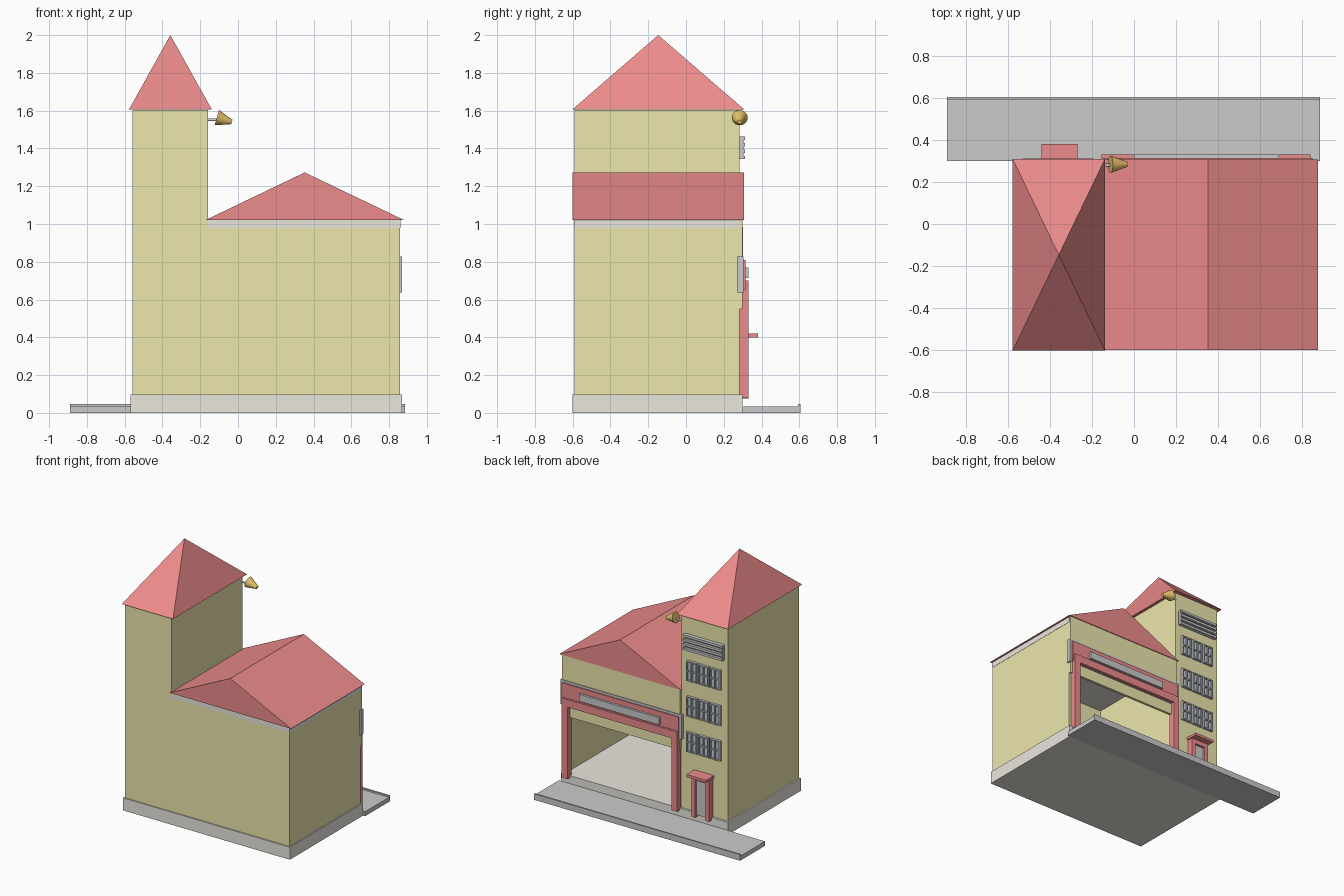
import bpy, bmesh, math
from mathutils import Matrix, Vector

if "Cube" in bpy.data.objects:
    bpy.data.objects.remove(bpy.data.objects["Cube"])


def material(name, rgb):
    m = bpy.data.materials.new(name)
    m.diffuse_color = (*rgb, 1)
    m.use_nodes = True
    m.node_tree.nodes["Principled BSDF"].inputs["Base Color"].default_value = m.diffuse_color
    return m


YELLOW = material("yellow_wall", (0.85, 0.80, 0.42))
RED = material("red", (0.84, 0.26, 0.26))
BEIGE = material("beige_stone", (0.83, 0.80, 0.73))
GLASS = material("blue_glass", (0.55, 0.63, 0.72))
DARK = material("dark_grey", (0.25, 0.25, 0.27))
ORANGE = material("orange", (0.82, 0.55, 0.15))


def finish(name, bm, mat):
    bmesh.ops.recalc_face_normals(bm, faces=bm.faces)
    mesh = bpy.data.meshes.new(name)
    bm.to_mesh(mesh)
    bm.free()
    ob = bpy.data.objects.new(name, mesh)
    if mat:
        mesh.materials.append(mat)
    bpy.context.collection.objects.link(ob)
    return ob


def boxes(name, spans, mat=None):
    """One object made of boxes given as (x0, x1, y0, y1, z0, z1)."""
    bm = bmesh.new()
    for x0, x1, y0, y1, z0, z1 in spans:
        size = Matrix.Diagonal((x1 - x0, y1 - y0, z1 - z0, 1))
        mid = Matrix.Translation(((x0 + x1) / 2, (y0 + y1) / 2, (z0 + z1) / 2))
        bmesh.ops.create_cube(bm, size=1, matrix=mid @ size)
    return finish(name, bm, mat)


def cone(name, start, end, r1, r2, mat=None, sides=24):
    a, b = Vector(start), Vector(end)
    rot = (b - a).to_track_quat('Z', 'Y').to_matrix().to_4x4()
    bm = bmesh.new()
    bmesh.ops.create_cone(bm, cap_ends=True, segments=sides, radius1=r1, radius2=r2,
                          depth=(b - a).length,
                          matrix=Matrix.Translation((a + b) / 2) @ rot)
    ob = finish(name, bm, mat)
    bpy.context.view_layer.objects.active = ob
    ob.select_set(True)
    bpy.ops.object.shade_smooth_by_angle(angle=math.radians(35))
    ob.select_set(False)
    return ob


# Pavement with raised kerb, and the stone base
boxes("pavement", [(-0.89, 0.885, 0.30, 0.592, 0, 0.035),
                   (-0.89, 0.885, 0.592, 0.605, 0, 0.047)])
boxes("stone_base", [(-0.57, 0.867, -0.60, 0.30, 0, 0.097)], BEIGE)

# Tower and open garage hall
boxes("tower_walls", [(-0.558, -0.158, -0.59, 0.283, 0.097, 1.603)], YELLOW)
boxes("hall_walls", [(-0.158, 0.858, -0.59, -0.57, 0.097, 0.98),
                     (0.838, 0.858, -0.57, 0.283, 0.097, 0.98),
                     (-0.158, 0.858, 0.28, 0.30, 0.55, 1.022)], YELLOW)
boxes("eave_band", [(-0.158, 0.86, -0.592, 0.285, 0.98, 1.022)], BEIGE)

# Pyramid roof
bm = bmesh.new()
base = [bm.verts.new(p) for p in ((-0.578, -0.603, 1.605), (-0.138, -0.603, 1.605),
                                  (-0.138, 0.31, 1.605), (-0.578, 0.31, 1.605))]
apex = bm.verts.new((-0.358, -0.147, 2.0))
bm.faces.new(base)
for i in range(4):
    bm.faces.new((base[i], base[(i + 1) % 4], apex))
finish("tower_roof", bm, RED)

# Gable roof, a triangle swept along y
bm = bmesh.new()
tri = [bm.verts.new(p) for p in ((-0.17, -0.60, 1.022), (0.877, -0.60, 1.022),
                                 (0.353, -0.60, 1.273))]
face = bm.faces.new(tri)
out = bmesh.ops.extrude_face_region(bm, geom=[face])
bmesh.ops.translate(bm, vec=(0, 0.906, 0),
                    verts=[g for g in out['geom'] if isinstance(g, bmesh.types.BMVert)])
if not face.is_valid or len(bm.faces) < 5:
    bm.faces.new(tri)
finish("hall_roof", bm, RED)

# Garage frame and sign board (left blank)
boxes("garage_frame", [(-0.155, -0.105, 0.28, 0.33, 0.08, 0.65),
                       (0.79, 0.84, 0.28, 0.33, 0.08, 0.65),
                       (-0.155, 0.84, 0.30, 0.33, 0.64, 0.70)], RED)
boxes("sign_surround", [(-0.175, 0.868, 0.27, 0.305, 0.638, 0.828)])
boxes("sign_board", [(-0.155, 0.85, 0.30, 0.315, 0.65, 0.81)], RED)
boxes("blank_nameplate", [(0.0, 0.69, 0.31, 0.332, 0.715, 0.77)])

# Three floors of three windows, each with four panes
frames, panes = [], []
for row in range(3):
    z = 0.552 + row * 0.276
    for col in range(3):
        x, w, h, t = -0.503 + col * 0.101, 0.088, 0.155, 0.009
        panes.append((x, x + w, 0.275, 0.290, z, z + h))
        for f in (0, 0.5, 1):
            fx, fz = x + f * (w - t), z + f * (h - t)
            frames.append((fx, fx + t, 0.28, 0.303, z, z + h))
            frames.append((x, x + w, 0.28, 0.302, fz, fz + t))
boxes("window_frames", frames)
boxes("window_glass", panes, GLASS)

# Louvred vent
boxes("vent_back", [(-0.53, -0.19, 0.275, 0.293, 1.345, 1.455)], DARK)
boxes("vent_slats", [(-0.53, -0.19, 0.28, 0.312, 1.343 + i * 0.034, 1.361 + i * 0.034)
                     for i in range(4)]
      + [(x, x + 0.012, 0.28, 0.305, 1.343, 1.463) for x in (-0.53, -0.202)])

# Side door with surround and canopy
boxes("door_surround", [(-0.43, -0.40, 0.28, 0.33, 0.075, 0.40),
                        (-0.31, -0.28, 0.28, 0.33, 0.075, 0.40),
                        (-0.40, -0.31, 0.28, 0.33, 0.365, 0.40)], RED)
boxes("door_panel", [(-0.40, -0.31, 0.28, 0.312, 0.09, 0.365)])
boxes("door_canopy", [(-0.44, -0.27, 0.28, 0.38, 0.40, 0.42)], RED)

# Alarm horn on a short bracket
cone("horn_bracket", (-0.165, 0.28, 1.552), (-0.10, 0.28, 1.552), 0.007, 0.007, None, 12)
cone("alarm_horn", (-0.112, 0.284, 1.563), (-0.033, 0.284, 1.54), 0.042, 0.012, ORANGE)
